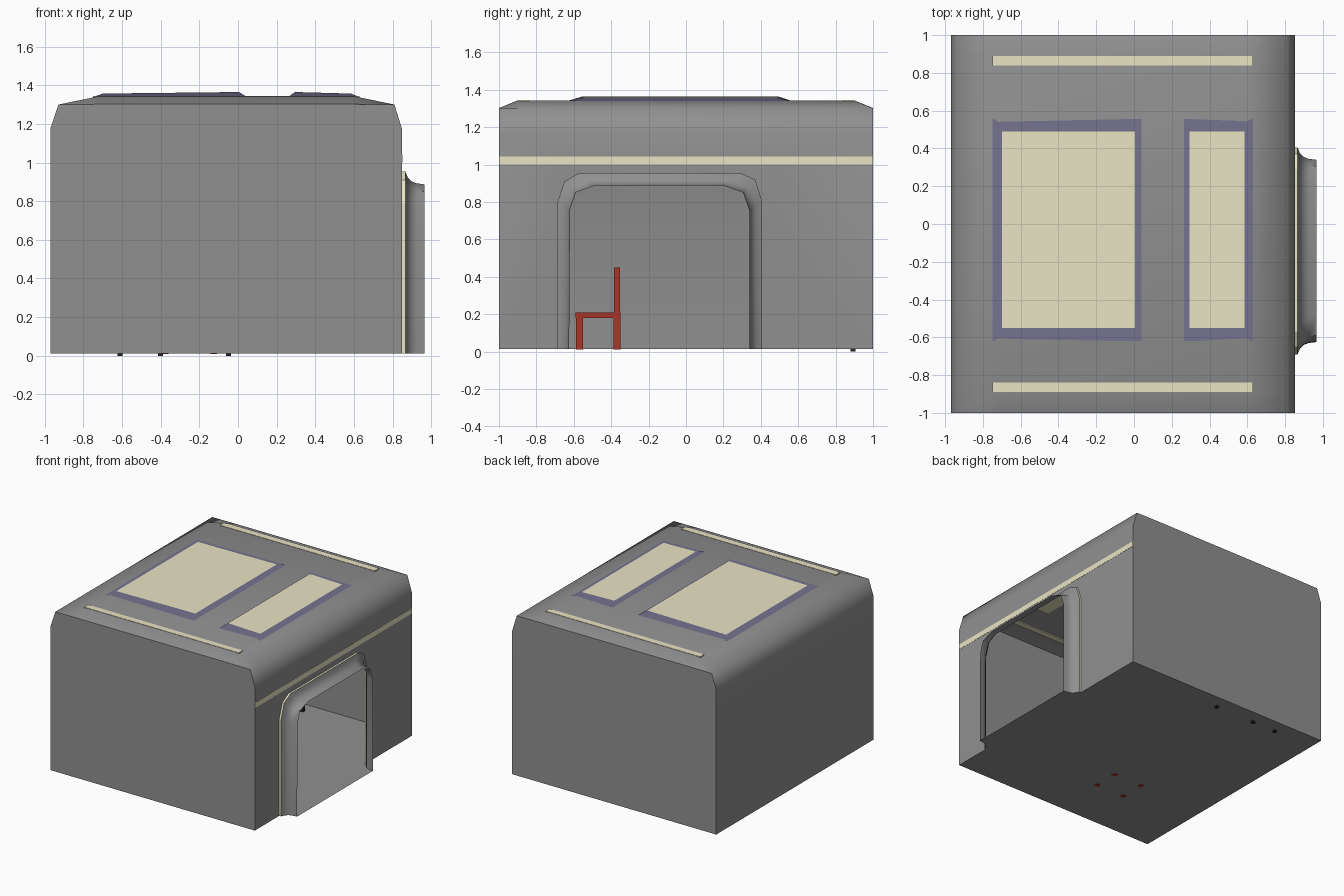
import bpy, bmesh, math
from mathutils import Vector

if "Cube" in bpy.data.objects:
    bpy.data.objects.remove(bpy.data.objects["Cube"])


def material(name, rgb):
    m = bpy.data.materials.new(name)
    m.diffuse_color = (*rgb, 1)
    m.use_nodes = True
    m.node_tree.nodes["Principled BSDF"].inputs["Base Color"].default_value = m.diffuse_color
    return m


GREY = material("cabin_grey", (0.28, 0.28, 0.28))
CREAM = material("cream_light", (0.82, 0.78, 0.55))
BLUE = material("window_rim", (0.18, 0.175, 0.28))
RED = material("chair_red", (0.40, 0.035, 0.02))
BLACK = material("black", (0.02, 0.02, 0.02))


def finish(name, bm, mats=(), smooth=None):
    bmesh.ops.recalc_face_normals(bm, faces=bm.faces)
    me = bpy.data.meshes.new(name)
    bm.to_mesh(me)
    bm.free()
    ob = bpy.data.objects.new(name, me)
    bpy.context.collection.objects.link(ob)
    for m in mats:
        me.materials.append(m)
    if smooth:
        me.shade_smooth()
        me.set_sharp_from_angle(angle=math.radians(smooth))
    return ob


def add_box(bm, lo, hi):
    lo, hi = Vector(lo), Vector(hi)
    for p in bmesh.ops.create_cube(bm, size=1)["verts"]:
        p.co = (lo + hi) / 2 + Vector(a * b for a, b in zip(p.co, hi - lo))


def boxes(name, spans, mat):
    bm = bmesh.new()
    for lo, hi in spans:
        add_box(bm, lo, hi)
    return finish(name, bm, [mat])


def loft(bm, rings):
    rows = [[bm.verts.new(p) for p in r] for r in rings]
    for a, b in zip(rows, rows[1:]):
        for i in range(len(a) - 1):
            bm.faces.new((a[i], a[i + 1], b[i + 1], b[i]))
    return rows


# Doorway outlines (y, z): outer flange and inner opening
F = 0.013
OUTER = [(-.69, F), (-.69, .79), (-.65, .91), (-.57, .955),
         (.29, .955), (.37, .92), (.405, .81), (.405, F)]
INNER = [(-.625, F), (-.62, .76), (-.59, .85), (-.49, .887),
         (.20, .887), (.305, .85), (.34, .75), (.34, F)]
FLARE = [(.866, 0), (.878, .45), (.90, .78), (.925, .92), (.965, 1)]


def blend(x, t):
    return [(x, a + (c - a) * t, b + (d - b) * t)
            for (a, b), (c, d) in zip(OUTER, INNER)]


# Cabin shell: thin skin with crowned roof and door opening in the right wall
def section(y, crown):
    return [(x, y, z) for x, z in [(-.97, F), (-.97, 1.18), (-.93, 1.30), (-.72, crown),
                                   (.60, crown), (.81, 1.30), (.85, 1.17), (.85, F)]]


bm = bmesh.new()
rows = [[bm.verts.new(p) for p in section(y, c)]
        for y, c in ((-1, 1.302), (-.9, 1.343), (.9, 1.343), (1, 1.302))]
for a, b in zip(rows, rows[1:]):
    for i in range(1, 6):
        bm.faces.new((a[i], a[i + 1], b[i + 1], b[i]))
caps = [bm.faces.new(r) for r in (rows[0], rows[-1])]
bm.faces.new([r[1] for r in rows] + [rows[-1][0], rows[0][0]])
door = [bm.verts.new(p) for p in blend(.85, 0)]
bm.faces.new([r[6] for r in rows] + [rows[-1][7]] + door[::-1] + [rows[0][7]])
# Floor runs on through the doorway as a sill
rings = [blend(x, t) for x, t in FLARE]
left = [bm.verts.new(r[0]) for r in rings]
right = [bm.verts.new(r[-1]) for r in rings]
bm.faces.new([rows[0][0], rows[-1][0], rows[-1][7], door[-1]] + right + left[::-1]
             + [door[0], rows[0][7]])
for r in rows[1:-1]:
    for i in (0, 7):
        bm.verts.remove(r[i])
bmesh.ops.recalc_face_normals(bm, faces=bm.faces)
bmesh.ops.split_edges(bm, edges=list({e for f in caps for e in f.edges}))
shell = finish("cabin_shell", bm, [GREY], smooth=80)

# Door frame: concave flare
bm = bmesh.new()
loft(bm, rings)
bmesh.ops.recalc_face_normals(bm, faces=bm.faces)
finish("door_frame", bm, [GREY], smooth=50)

# Glowing seam behind the door frame, and the wall stripe
bm = bmesh.new()
loft(bm, [blend(.85, 0), blend(.866, 0)])
finish("door_light_seam", bm, [CREAM])
boxes("wall_stripe", [((.848, -1, 1.0), (.8515, 1, 1.042))], CREAM)


# Roof windows: softly bevelled rim with a flat light pane
def window(name, x0, x1, px0, px1):
    bm = bmesh.new()
    low = [(x0, -.62), (x1, -.62), (x1, .555), (x0, .555)]
    top = [(px0, -.55), (px1, -.55), (px1, .49), (px0, .49)]
    a = [bm.verts.new((x, y, 1.339 if abs(x) > .5 else 1.3435)) for x, y in low]
    b = [bm.verts.new((x, y, 1.357 if abs(x) > .5 else 1.365)) for x, y in top]
    for i in range(4):
        j = (i + 1) % 4
        bm.faces.new((a[i], a[j], b[j], b[i]))
    bm.faces.new(a[::-1]).material_index = 1
    pane = bm.faces.new(b)
    pane.material_index = 1
    ob = finish(name, bm, [BLUE, CREAM], smooth=60)
    # rim shaded level with the pane
    me = ob.data
    me.normals_split_custom_set([(0, 0, 1) if p.normal.z > 0 else (0, 0, -1)
                                 for p in me.polygons for _ in p.loop_indices])


window("large_roof_window", -.75, .04, -.70, .005)
window("small_roof_window", .265, .63, .295, .585)

# Long light strips along both roof edges
boxes("roof_light_strips", [((-.75, min(s * .84, s * .89), 1.336),
                             (.63, max(s * .84, s * .89), 1.3455)) for s in (-1, 1)], CREAM)

# Red chair facing the front wall
parts = [((-.39, -.59, .18), (-.11, -.35, .21)), ((-.39, -.385, .18), (-.11, -.352, .45))]
for x in (-.375, -.125):
    for y in (-.57, -.3685):
        parts.append(((x - .0165, y - .018, .01), (x + .0165, y + .018, .19)))
boxes("chair", parts, RED)

# Desk and screen on the hidden front wall
boxes("desk", [((-.65, -.99, .34), (.12, -.68, .37)), ((-.65, -.99, .02), (-.62, -.70, .34)),
               ((.09, -.99, .02), (.12, -.70, .34))], GREY)
boxes("screen", [((-.5, -.98, .45), (.05, -.95, .78))], BLACK)

# Narrow shelf on black legs along the back wall
boxes("shelf_legs", [((x - .013, .88, 0), (x + .013, .906, .30))
                     for x in (-.61, -.40, -.05)], BLACK)
boxes("shelf_top", [((-.64, .87, .30), (-.035, .99, .32))], GREY)
